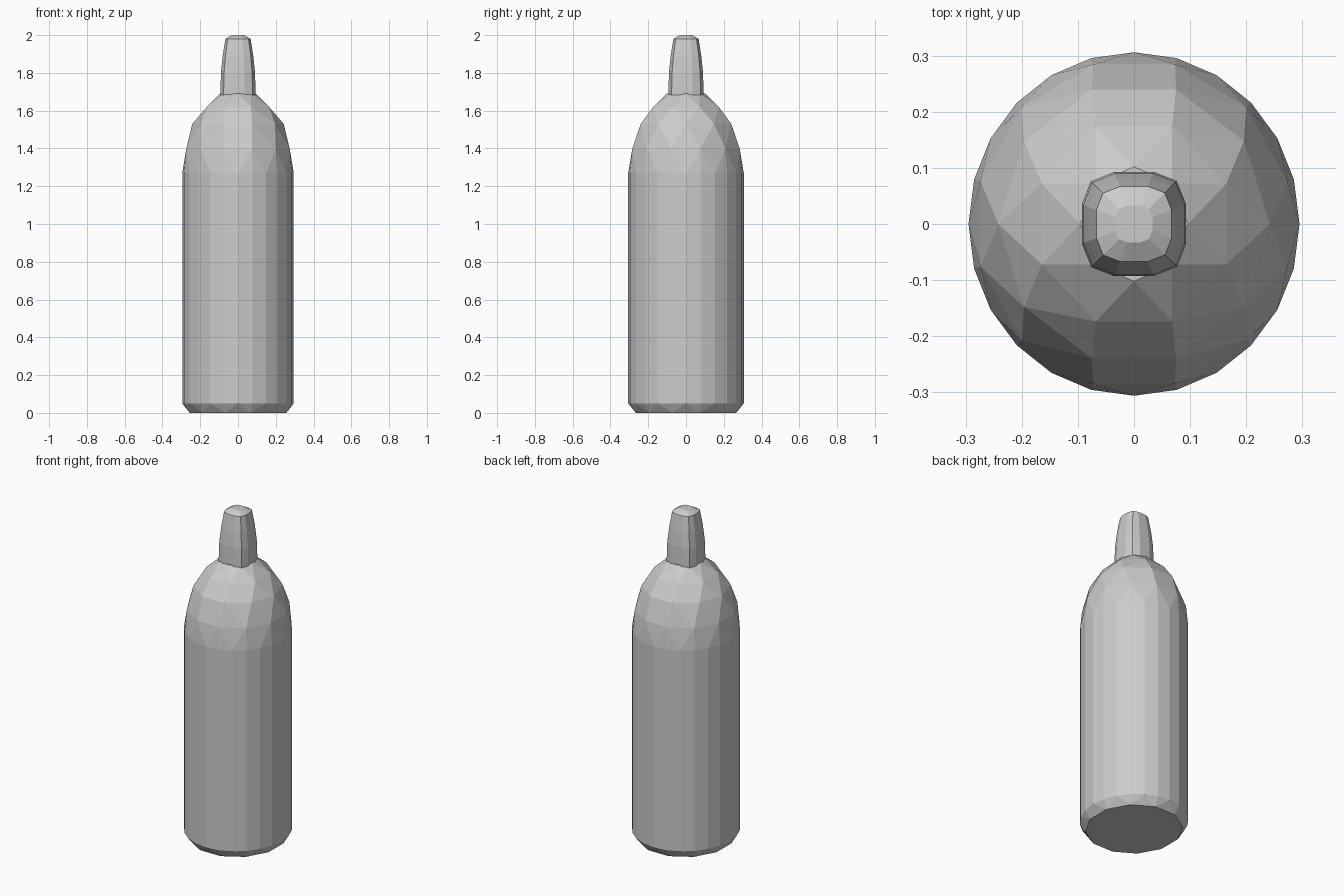
import bpy, bmesh
from math import sin, cos, tau

if "Cube" in bpy.data.objects:
    bpy.data.objects.remove(bpy.data.objects["Cube"])


def finish(bm, name):
    bmesh.ops.recalc_face_normals(bm, faces=bm.faces)
    mesh = bpy.data.meshes.new(name)
    bm.to_mesh(mesh)
    bm.free()
    obj = bpy.data.objects.new(name, mesh)
    bpy.context.collection.objects.link(obj)
    return obj


# Body: faceted convex shell through staggered rings (z, radius x, radius y, sides, turn)
rings = [
    (0.00, 0.265, 0.275, 12, 0.5),
    (0.05, 0.295, 0.306, 24, 0.0),
    (1.27, 0.295, 0.306, 24, 0.0),
    (1.40, 0.283, 0.294, 12, 0.5),
    (1.53, 0.242, 0.252, 10, 0.0),
    (1.62, 0.178, 0.188, 8, 0.5),
    (1.69, 0.096, 0.102, 8, 0.0),
]
bm = bmesh.new()
for z, rx, ry, sides, turn in rings:
    for i in range(sides):
        a = tau * (i + turn) / sides
        bm.verts.new((rx * cos(a), ry * sin(a), z))
bmesh.ops.convex_hull(bm, input=bm.verts)
bmesh.ops.dissolve_limit(bm, angle_limit=0.01, verts=bm.verts, edges=bm.edges)
finish(bm, "bottle_body")

# Neck: tapered rounded-square tube with a slightly domed tip (z, scale)
quarter = [(0.093, -0.035), (0.093, 0.035), (0.076, 0.077)]
section = []
for k in range(4):
    c, s = round(cos(k * tau / 4)), round(sin(k * tau / 4))
    section += [(c * x - s * y, s * x + c * y) for x, y in quarter]

bm = bmesh.new()
loops = []
for z, f in [(1.67, 1.0), (1.70, 1.0), (1.80, 0.97), (1.89, 0.87), (1.98, 0.72), (2.0, 0.35)]:
    loops.append([bm.verts.new((x * f, y * f, z)) for x, y in section])
n = len(section)
for low, high in zip(loops, loops[1:]):
    for i in range(n):
        j = (i + 1) % n
        bm.faces.new((low[i], low[j], high[j], high[i]))
bm.faces.new(loops[-1])
bm.faces.new(loops[0][::-1])
finish(bm, "bottle_neck")
